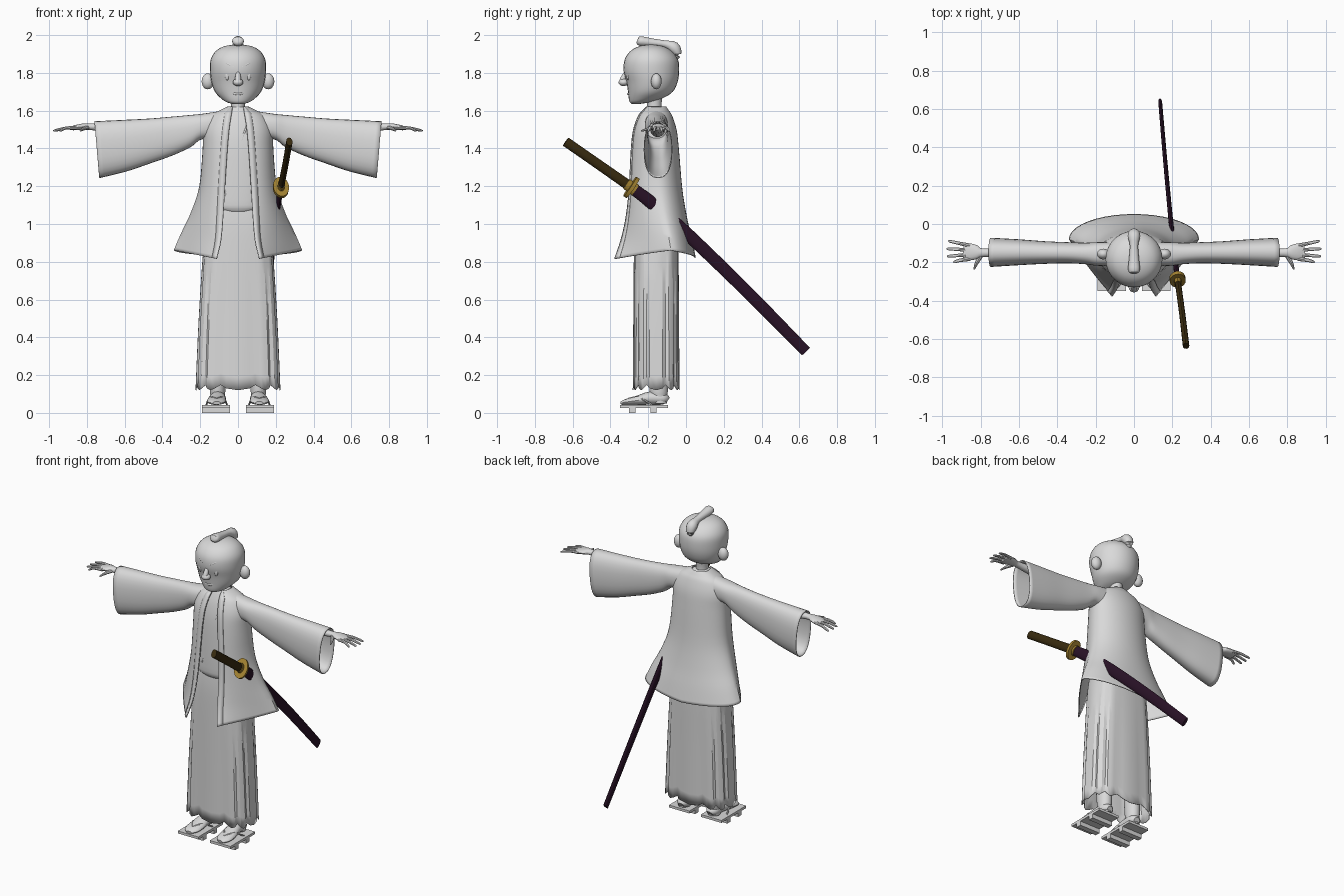
import bpy, bmesh, math
from mathutils import Vector, Matrix


def mat(name, r, g, b):
    m = bpy.data.materials.new(name)
    m.diffuse_color = (r, g, b, 1)
    return m


GREY = mat("pale grey", .7, .7, .7)
GOLD = mat("gold", .36, .22, .03)
BROWN = mat("dark brown", .04, .024, .005)
PLUM = mat("dark plum", .022, .006, .02)


def finish(name, bm, m=GREY, angle=40, thick=0):
    bmesh.ops.recalc_face_normals(bm, faces=bm.faces)
    me = bpy.data.meshes.new(name)
    bm.to_mesh(me)
    bm.free()
    me.materials.append(m)
    ob = bpy.data.objects.new(name, me)
    bpy.context.collection.objects.link(ob)
    if thick:
        mod = ob.modifiers.new("cloth", 'SOLIDIFY')
        mod.thickness = thick
    bpy.ops.object.select_all(action='DESELECT')
    ob.select_set(True)
    bpy.context.view_layer.objects.active = ob
    bpy.ops.object.shade_smooth_by_angle(angle=math.radians(angle))
    return ob


def loft(name, rings, m=GREY, closed=True, caps=True, angle=40, thick=0):
    bm = bmesh.new()
    vs = [[bm.verts.new(p) for p in r] for r in rings]
    n = len(rings[0])
    for a, b in zip(vs, vs[1:]):
        for i in range(n if closed else n - 1):
            j = (i + 1) % n
            bm.faces.new((a[i], a[j], b[j], b[i]))
    if caps:
        bm.faces.new(vs[0])
        bm.faces.new(vs[-1])
    return finish(name, bm, m, angle, thick)


def refine(rows, k=4):
    """Smooth spline through the rows, k steps per span."""
    out = []
    for i in range(len(rows) - 1):
        a, b = rows[max(i - 1, 0)], rows[i]
        c, d = rows[i + 1], rows[min(i + 2, len(rows) - 1)]
        for s in range(k):
            t = s / k
            out.append([.5 * (2*q + (r-p)*t + (2*p-5*q+4*r-w)*t*t + (3*q-p-3*r+w)*t**3)
                        for p, q, r, w in zip(a, b, c, d)])
    return out + [list(rows[-1])]


def oval(hw, hd, n=28, e=2):
    """Superellipse points."""
    pts = []
    for i in range(n):
        c, s = math.cos(2*math.pi*i/n), math.sin(2*math.pi*i/n)
        pts.append((hw*math.copysign(abs(c)**(2/e), c), hd*math.copysign(abs(s)**(2/e), s)))
    return pts


def stack(name, rows, k=4, e=2, **kw):
    """Rows of (z, half width, front y, back y)."""
    rings = [[(x, (f+b)/2 + y, z) for x, y in oval(w, (b-f)/2, 28, e)]
             for z, w, f, b in refine(rows, k)]
    return loft(name, rings, **kw)


def tube(name, rows, m=GREY, n=10, k=3, angle=40):
    """Rows of (x, y, z, side radius, up radius) swept along the path."""
    rows = refine(rows, k)
    P = [Vector(r[:3]) for r in rows]
    rings = []
    for i, r in enumerate(rows):
        t = (P[min(i+1, len(P)-1)] - P[max(i-1, 0)]).normalized()
        side = t.cross(Vector((0, 0, 1))).normalized()
        up = side.cross(t)
        rings.append([P[i] + side*a + up*b for a, b in oval(r[3], r[4], n)])
    return loft(name, rings, m, angle=angle)


def ball(name, loc, rad, m=GREY):
    bm = bmesh.new()
    bmesh.ops.create_uvsphere(bm, u_segments=18, v_segments=12, radius=1,
                              matrix=Matrix.Translation(loc) @ Matrix.Diagonal((*rad, 1)))
    return finish(name, bm, m)


def box(name, lo, hi):
    lo, hi = Vector(lo), Vector(hi)
    bm = bmesh.new()
    bmesh.ops.create_cube(bm, size=1, matrix=Matrix.Translation((lo+hi)/2)
                          @ Matrix.Diagonal((*(hi-lo), 1)))
    return finish(name, bm)


# Head, neck and topknot
stack("head", [(1.635, .025, -.285, -.25), (1.645, .06, -.297, -.19), (1.665, .09, -.303, -.125),
               (1.70, .122, -.307, -.07), (1.75, .14, -.315, -.045), (1.81, .148, -.33, -.036),
               (1.87, .145, -.325, -.042), (1.915, .118, -.295, -.075),
               (1.94, .075, -.25, -.12), (1.95, .02, -.20, -.17)])
stack("neck", [(1.56, .045, -.21, -.115), (1.62, .036, -.205, -.13), (1.70, .04, -.21, -.12)])
tube("topknot", [(0, -.258, 1.972, .01, .01), (0, -.245, 1.969, .031, .026), (0, -.18, 1.96, .026, .023),
                 (0, -.11, 1.952, .022, .02), (0, -.065, 1.935, .033, .032),
                 (0, -.045, 1.90, .026, .022), (0, -.055, 1.875, .01, .01)], n=14)

# Face
ball("nose", (0, -.33, 1.75), (.028, .027, .02))
tube("nose_bridge", [(0, -.318, 1.80, .012, .012), (0, -.335, 1.765, .016, .016),
                     (0, -.347, 1.747, .012, .01)])
tube("mouth", [(-.055, -.284, 1.70, .003, .003), (0, -.307, 1.688, .005, .006),
               (.055, -.284, 1.70, .003, .003)], k=5)
for s in (-1, 1):
    ball("eye", (s*.057, -.307, 1.785), (.012, .008, .024))
    tube("eyebrow", [(s*.025, -.326, 1.832, .003, .004), (s*.06, -.313, 1.85, .004, .005),
                     (s*.095, -.286, 1.858, .003, .003)])
    ball("ear", (s*.16, -.157, 1.755), (.033, .028, .042))

# Inner kimono with crossed collar edge
stack("inner_kimono", [(1.055, .07, -.255, -.08), (1.075, .14, -.272, -.06), (1.13, .165, -.278, -.05),
                       (1.40, .165, -.268, -.055), (1.52, .15, -.248, -.075),
                       (1.59, .085, -.222, -.10), (1.62, .04, -.205, -.125)], e=2.4)
tube("collar_cross", [(.05, -.246, 1.525, .005, .005), (0, -.263, 1.39, .005, .005),
                      (-.07, -.268, 1.15, .005, .005)])

# Open coat: each row is z, half width, inner edge x, front y, back y, side y, roundness
coat_rows = [(1.622, .055, .03, -.205, -.105, -.15, 1), (1.60, .10, .032, -.228, -.09, -.15, 1),
             (1.57, .15, .037, -.25, -.072, -.15, 1), (1.50, .183, .047, -.275, -.05, -.15, 1),
             (1.40, .187, .056, -.287, -.038, -.15, 1), (1.20, .205, .07, -.298, -.02, -.14, .9),
             (1.06, .25, .08, -.315, .005, -.12, .65), (.95, .302, .092, -.342, .032, -.095, .35),
             (.862, .34, .115, -.375, .052, -.08, .1)]


def coat_ring(row):
    z, hw, xe, yf, yb, ys, rnd = row
    sag = .045 * max(0, min(1, (1.3 - z) / .44))
    half = []
    for i in range(11):
        t = i / 10
        u = t * math.pi / 2
        a, c = t + (math.sin(u)-t)*rnd, 1-t + (math.cos(u)-1+t)*rnd
        half.append((xe + (hw-xe)*a, ys + (yf-ys)*c, z - sag*(1-t)))
    for i in range(1, 11):
        u = i / 10 * math.pi / 2
        half.append((hw*math.cos(u), ys + (yb-ys)*math.sin(u), z - sag*.9*i/10))
    return half + [(-x, y, zz) for x, y, zz in reversed(half[:-1])]


coat_rings = [coat_ring(r) for r in refine(coat_rows)]
loft("coat", coat_rings, closed=False, caps=False, thick=.006)

# Lapel bands, sleeves, hands, feet and sandals on both sides
sleeve_rows = [(.06, 1.603, 1.44, -.215, -.095), (.185, 1.584, 1.45, -.218, -.095),
               (.254, 1.577, 1.405, -.21, -.098), (.35, 1.568, 1.362, -.205, -.095),
               (.466, 1.558, 1.322, -.208, -.09), (.60, 1.551, 1.278, -.215, -.08),
               (.747, 1.544, 1.243, -.224, -.072)]
fingers = [(.97, -.09), (.978, -.13), (.975, -.168), (.945, -.198)]
for s in (-1, 1):
    band = []
    for r in coat_rings:
        a, b = Vector(r[0]), Vector(r[2])
        d = (b - a).normalized() * min(.036, .4*(r[10][0] - a.x))
        a, b = a + Vector((0, -.005, 0)), a + d + Vector((0, -.005, 0))
        band.append([(s*a.x, a.y, a.z), (s*b.x, b.y, b.z)])
    loft("lapel", band, closed=False, caps=False, thick=.006)

    rings = []
    for x, zt, zb, y0, y1 in refine(sleeve_rows):
        slant = .013 * max(0, (x - .3) / .45)
        rings.append([(s*(x + slant*h/((zt-zb)/2)), (y0+y1)/2 + d, (zt+zb)/2 + h)
                      for d, h in oval((y1-y0)/2, (zt-zb)/2, 28, 2.4)])
    loft("sleeve", rings, caps=False, thick=.005)

    tube("arm", [(s*.25, -.15, 1.50, .04, .04), (s*.6, -.15, 1.508, .032, .03),
                 (s*.78, -.15, 1.515, .021, .018), (s*.82, -.148, 1.515, .036, .017),
                 (s*.86, -.145, 1.51, .044, .014), (s*.89, -.143, 1.505, .035, .009)], n=14)
    for i, (x, y) in enumerate(fingers):
        y0 = -.113 - i*.023
        tube("finger", [(s*.855, y0, 1.51, .011, .010), (s*.91, (y0+y)/2, 1.508, .009, .008),
                        (s*(x-.008), y, 1.495, .007, .006), (s*x, y, 1.492, .002, .002)], n=8)
    tube("thumb", [(s*.795, -.16, 1.512, .012, .011), (s*.82, -.20, 1.503, .010, .009),
                   (s*.835, -.237, 1.493, .004, .004)], n=8)

    stack("ankle", [(.05, .036, -.175, -.10), (.09, .038, -.185, -.10), (.14, .042, -.195, -.095),
                    (.4, .05, -.21, -.09)])
    bpy.context.object.location.x = s*.108
    tube("foot", [(s*.104, -.097, .065, .02, .018), (s*.105, -.12, .075, .04, .032),
                  (s*.108, -.19, .078, .042, .035), (s*.113, -.26, .066, .05, .024),
                  (s*.115, -.315, .058, .046, .016), (s*.113, -.345, .052, .02, .009)], n=16)
    x0, x1 = sorted((s*.042, s*.19))
    box("sandal_sole", (x0, -.35, .027), (x1, -.095, .043))
    for y in (-.285, -.172):
        box("sandal_tooth", (x0, y-.017, 0), (x1, y+.017, .028))
    for e in (-1, 1):
        tube("sandal_strap", [(s*.113, -.305, .075, .005, .005), (s*.113 + e*.035, -.25, .082, .006, .006),
                              (s*.113 + e*.055, -.18, .042, .005, .005)], n=6)

# Pleated skirt trousers with a toothed hem
rings = []
for z, w, f, b, pleat in refine([(1.11, .14, -.262, -.07, 0), (1.0, .165, -.272, -.05, .15),
                                 (.85, .185, -.276, -.04, .4), (.5, .208, -.279, -.037, .8),
                                 (.13, .225, -.282, -.034, 1)]):
    ring = []
    for i, (x, y) in enumerate(oval(w, (b-f)/2, 48, 3.2)):
        k = 1 - .05 * pleat * (i % 4 == 2)
        low = max(0, (.5 - z) / .37)
        ring.append((x*k, (f+b)/2 + y*k, z + low*(.018 if i % 4 == 2 else -.010 if i % 4 == 0 else 0)))
    rings.append(ring)
loft("trousers", rings, caps=False, angle=25, thick=.004)

# Sword: handle, pommel cap, guard and curved scabbard
tube("sword_handle", [(.272, -.637, 1.436, .017, .026), (.252, -.47, 1.32, .016, .026),
                      (.227, -.288, 1.193, .016, .027)], BROWN, 12)
tube("scabbard", [(.227, -.288, 1.193, .014, .031), (.212, -.165, 1.098, .013, .034),
                  (.192, .02, .935, .012, .034), (.163, .33, .635, .011, .032),
                  (.137, .635, .325, .010, .029)], PLUM, 12)
tube("sword_guard", [(.2285, -.297, 1.199, .042, .062), (.226, -.281, 1.188, .042, .062)], GOLD, 24, 1)
tube("guard_collar", [(.2305, -.315, 1.212, .019, .030), (.225, -.268, 1.179, .019, .034)], GOLD, 12, 1)
